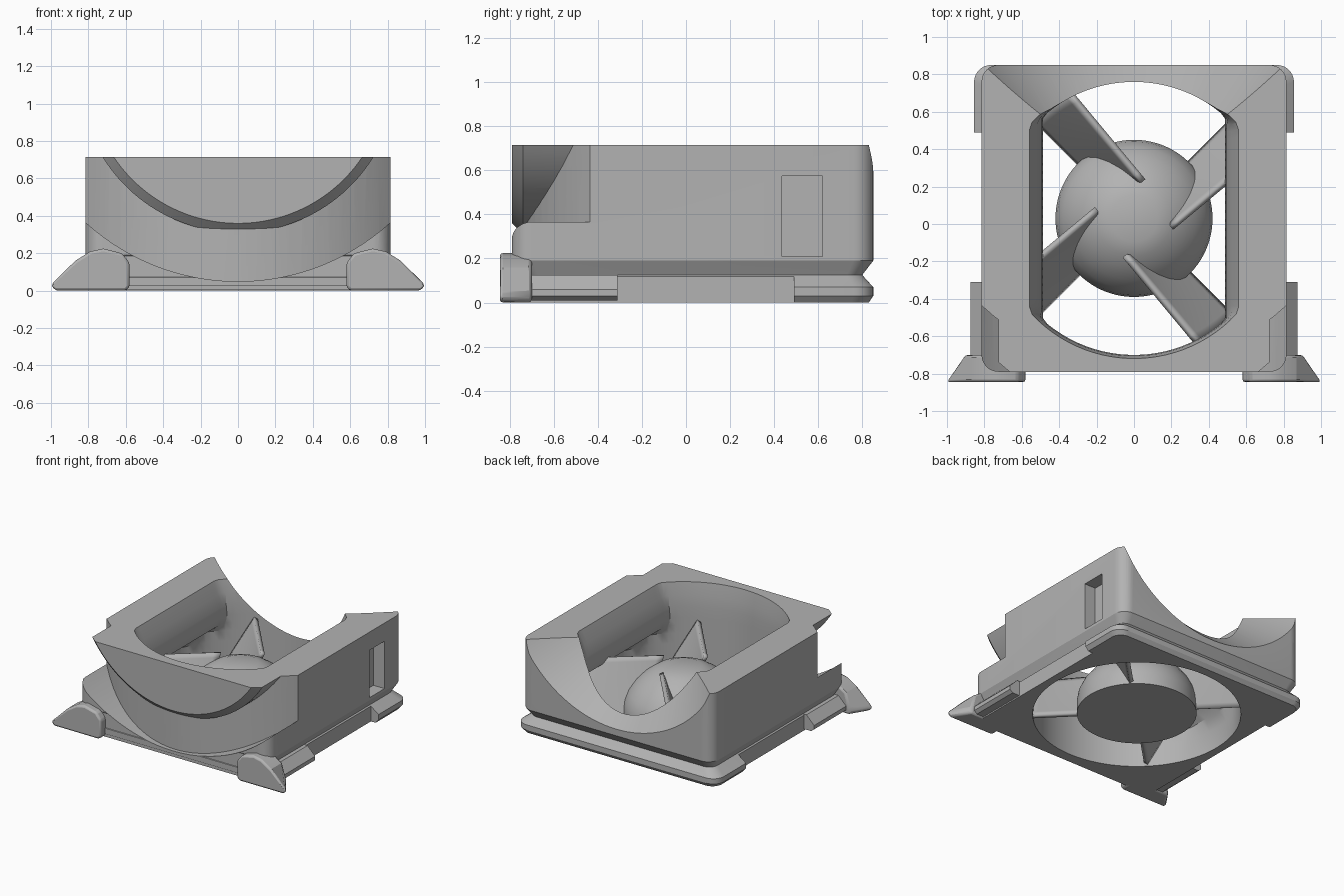
import bpy, bmesh, math
from mathutils import Matrix, Vector

cube = bpy.data.objects.get("Cube")
if cube:
    bpy.data.objects.remove(cube, do_unlink=True)

grey = bpy.data.materials.new("plain_grey")
grey.use_nodes = True
grey.diffuse_color = (0.45, 0.45, 0.45, 1)
grey.node_tree.nodes["Principled BSDF"].inputs["Base Color"].default_value = (0.45, 0.45, 0.45, 1)

FAN_Y = 0.03
TOP = 0.715


def finish(name, bm):
    bmesh.ops.recalc_face_normals(bm, faces=bm.faces)
    mesh = bpy.data.meshes.new(name)
    bm.to_mesh(mesh)
    bm.free()
    mesh.materials.append(grey)
    obj = bpy.data.objects.new(name, mesh)
    bpy.context.scene.collection.objects.link(obj)
    return obj


def loft(name, rings):
    """Capped skin through rings that share a point count."""
    bm = bmesh.new()
    loops = [[bm.verts.new(p) for p in ring] for ring in rings]
    n = len(loops[0])
    for a, b in zip(loops, loops[1:]):
        for i in range(n):
            j = (i + 1) % n
            bm.faces.new((a[i], a[j], b[j], b[i]))
    bm.faces.new(loops[0])
    bm.faces.new(loops[-1])
    return finish(name, bm)


def box(name, x0, x1, y0, y1, z0, z1):
    return loft(name, [[(x0, y0, z), (x1, y0, z), (x1, y1, z), (x0, y1, z)] for z in (z0, z1)])


def round_rect(hx, y0, y1, r, z):
    pts = []
    corners = [(hx - r, y1 - r), (r - hx, y1 - r), (r - hx, y0 + r), (hx - r, y0 + r)]
    for k, (cx, cy) in enumerate(corners):
        for i in range(9):
            a = math.radians(90 * k + 90 * i / 8)
            pts.append((cx + r * math.cos(a), cy + r * math.sin(a), z))
    return pts


def angles(n=96):
    return [2 * math.pi * (i + 0.5) / n for i in range(n)]


def circle_z(r, y, z, clip=9):
    return [(max(-clip, min(clip, r * math.cos(a))), y + r * math.sin(a), z) for a in angles()]


def circle_y(r, zc, y):
    return [(r * math.cos(a), y, zc + r * math.sin(a)) for a in angles(144)]


def combine(obj, other, operation):
    """Boolean that is baked at once; the second solid is used up."""
    mod = obj.modifiers.new("join", 'BOOLEAN')
    mod.operation, mod.solver, mod.object = operation, 'EXACT', other
    dg = bpy.context.evaluated_depsgraph_get()
    mesh = bpy.data.meshes.new_from_object(obj.evaluated_get(dg))
    obj.modifiers.clear()
    obj.data = mesh
    bpy.data.objects.remove(other, do_unlink=True)


# Housing: base flange, waist groove and tall body in one skin
housing = loft("housing", [
    round_rect(0.83, -0.77, 0.83, 0.08, 0),
    round_rect(0.855, -0.79, 0.85, 0.09, 0.03),
    round_rect(0.855, -0.79, 0.85, 0.09, 0.07),
    round_rect(0.78, -0.74, 0.80, 0.07, 0.125),
    round_rect(0.815, -0.79, 0.85, 0.09, 0.19),
    round_rect(0.815, -0.79, 0.85, 0.09, TOP)])
combine(housing, box("front_sill", -0.7, 0.7, -0.787, -0.65, 0.004, 0.25), 'UNION')

# Narrow flange sides, leaving the rear tabs
for s in (-1, 1):
    combine(housing, box("side_cut", *sorted((s * 0.79, s * 1.1)), -1, 0.49, -0.1, 0.126), 'DIFFERENCE')

# Front pocket around the half-round lip
pocket = loft("pocket", [circle_y(1.21, 1.26, -1), circle_y(1.21, 1.26, 0)])
lip = loft("lip", [circle_y(0.80, 1.16, -1.1), circle_y(0.80, 1.16, -0.79),
                   circle_y(0.85, 1.16, -0.74), circle_y(0.85, 1.16, 0.1)])
combine(pocket, lip, 'DIFFERENCE')
combine(pocket, loft("barrel", [circle_z(1.185, 0.425, -1), circle_z(1.185, 0.425, 3)]), 'DIFFERENCE')
combine(housing, pocket, 'DIFFERENCE')

# Rear conical saddle
saddle = loft("saddle", [circle_y(0.90 + 0.947 * (y - 0.83), 1.16, y) for y in (0.3, 1.0)])
combine(housing, saddle, 'DIFFERENCE')

# Duct: round below, flat-sided above, flaring at the top
duct = [(-0.05, 0.73, 0.73), (0.16, 0.73, 0.73), (0.25, 0.73, 0.69), (0.33, 0.73, 0.60),
        (0.39, 0.73, 0.51), (0.45, 0.73, 0.487), (0.53, 0.73, 0.495), (0.62, 0.735, 0.52),
        (TOP + 0.005, 0.75, 0.56)]
combine(housing, loft("duct", [circle_z(r, FAN_Y, z, c) for z, r, c in duct]), 'DIFFERENCE')

# Slot in one side wall
combine(housing, box("slot", 0.72, 0.9, 0.435, 0.62, 0.21, 0.575), 'DIFFERENCE')


# Feet and side brackets, mirrored
def extrude_profile(name, profile, s, y0, y1):
    return loft(name, [[(s * x, y, z) for x, z in profile] for y in (y0, y1)])


foot = [(0.58, 0.02), (0.60, 0), (0.98, 0), (1.0, 0.02), (1.0, 0.04), (0.87, 0.16),
        (0.79, 0.21), (0.72, 0.225), (0.62, 0.20), (0.58, 0.15)]
bracket = [(0.7, 0.01), (0.85, 0.01), (0.875, 0.03), (0.875, 0.06), (0.81, 0.125), (0.7, 0.125)]
for s, side in ((1, "left"), (-1, "right")):
    f = extrude_profile(side + "_foot", foot, s, -0.845, -0.70)
    # Taper the outer toe towards the front
    for v in f.data.vertices:
        if v.co.y > -0.75 and abs(v.co.x) > 0.9:
            v.co.x = s * 0.90
    bev = f.modifiers.new("soft_edges", 'BEVEL')
    bev.width, bev.segments = 0.015, 2
    extrude_profile(side + "_bracket", bracket, s, -0.72, -0.31)

# Fan hub
hub = [(0.42, 0.008), (0.42, 0.10), (0.41, 0.16), (0.38, 0.225), (0.33, 0.29),
       (0.27, 0.345), (0.20, 0.39), (0.125, 0.42)]
loft("fan_hub", [circle_z(r, FAN_Y, z) for r, z in hub])

# Four twisted blades
top_in, top_out = Vector((0.05, 0.2)), Vector((-0.335, 0.665))
for k in range(4):
    bm = bmesh.new()
    grid = []
    for i in range(13):
        u = i / 12
        p = top_in.lerp(top_out, u)
        a_top, r_top = math.atan2(p.y, p.x), p.length
        row = []
        for j in range(13):
            v = j / 12
            a = a_top + (math.radians(135) - a_top) * v
            r = r_top + (0.2 + 0.54 * u - r_top) * v
            row.append(bm.verts.new((r * math.cos(a), r * math.sin(a), 0.425 - 0.405 * v)))
        grid.append(row)
    for a, b in zip(grid, grid[1:]):
        for j in range(12):
            bm.faces.new((a[j], a[j + 1], b[j + 1], b[j]))
    spin = Matrix.Translation((0, FAN_Y, 0)) @ Matrix.Rotation(k * math.pi / 2, 4, 'Z')
    bmesh.ops.transform(bm, matrix=spin, verts=bm.verts)
    blade = finish("fan_blade_%d" % (k + 1), bm)
    solid = blade.modifiers.new("thickness", 'SOLIDIFY')
    solid.thickness, solid.offset = 0.03, 0

# Smooth curved skins, keep corners crisp
for obj in bpy.context.scene.objects:
    if obj.type == 'MESH':
        obj.select_set(True)
        bpy.context.view_layer.objects.active = obj
bpy.ops.object.shade_smooth_by_angle(angle=math.radians(28))
